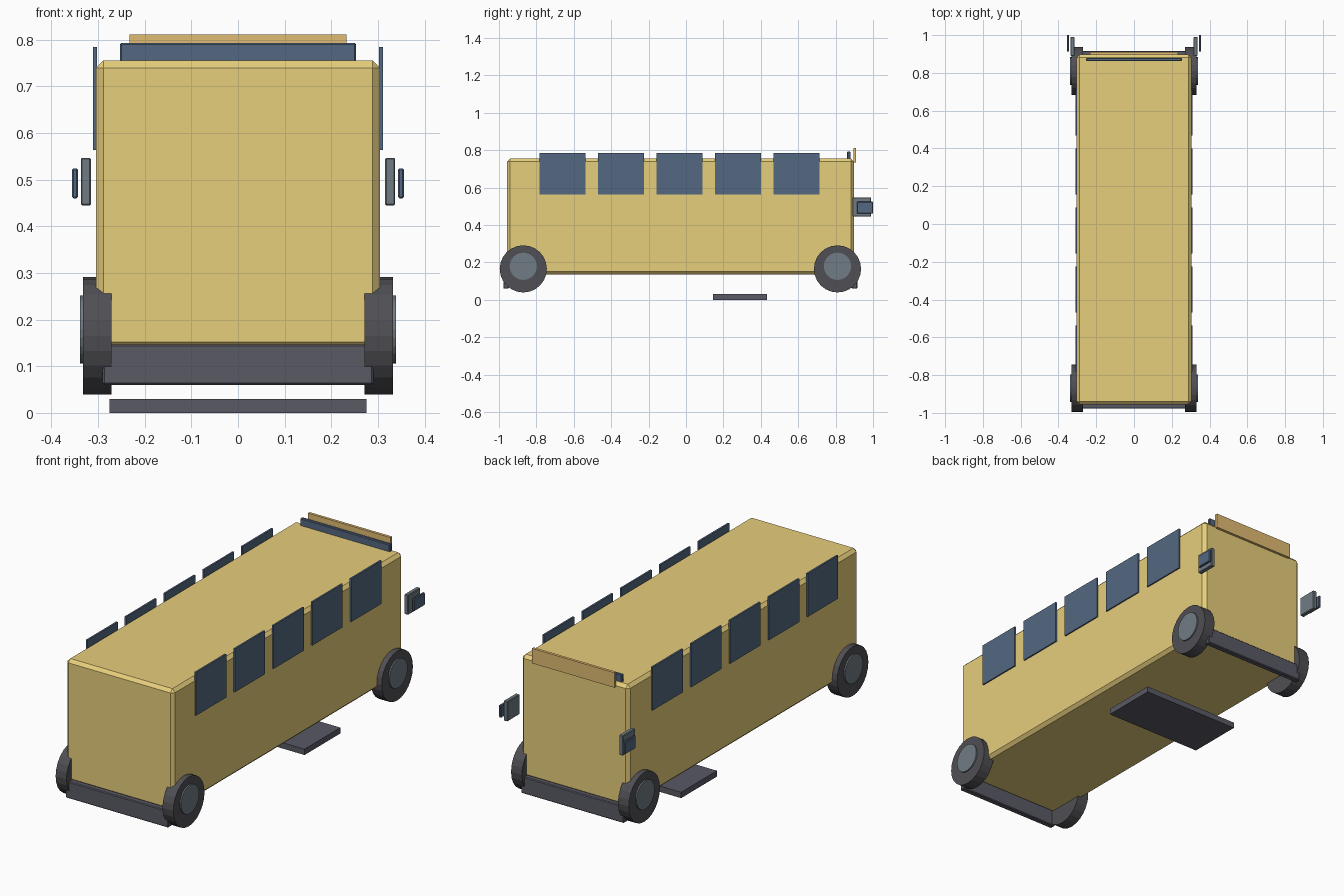
import bpy
import math

if "Cube" in bpy.data.objects:
    bpy.data.objects.remove(bpy.data.objects["Cube"])


def material(name, rgb):
    m = bpy.data.materials.new(name)
    m.diffuse_color = (*rgb, 1)
    m.use_nodes = True
    m.node_tree.nodes["Principled BSDF"].inputs["Base Color"].default_value = m.diffuse_color
    return m


YELLOW = material("yellow_paint", (0.80, 0.62, 0.20))
ORANGE = material("orange_sign", (0.75, 0.50, 0.17))
GLASS = material("dark_glass", (0.09, 0.14, 0.22))
RUBBER = material("black_rubber", (0.08, 0.08, 0.09))
STEEL = material("grey_steel", (0.16, 0.20, 0.23))
TRIM = material("dark_trim", (0.10, 0.10, 0.13))


def box(name, x, y, z, mat, bevel=0.0):
    """Box from (min, max) ranges, with an optional chamfer."""
    r = (x, y, z)
    bpy.ops.mesh.primitive_cube_add(size=1, location=[(a + b) / 2 for a, b in r])
    ob = bpy.context.object
    ob.name = name
    ob.scale = [b - a for a, b in r]
    bpy.ops.object.transform_apply(location=False, rotation=False, scale=True)
    ob.data.materials.append(mat)
    if bevel:
        mod = ob.modifiers.new("chamfer", 'BEVEL')
        mod.width = bevel
        mod.segments = 1
    return ob


def disc(name, x, y, z, radius, mat):
    """Cylinder along x spanning the range x."""
    bpy.ops.mesh.primitive_cylinder_add(
        vertices=24, radius=radius, depth=abs(x[1] - x[0]),
        location=((x[0] + x[1]) / 2, y, z), rotation=(0, math.pi / 2, 0))
    ob = bpy.context.object
    ob.name = name
    ob.data.materials.append(mat)


def side_range(s, a, b):
    return tuple(sorted((s * a, s * b)))


# Body shell
box("body", (-0.304, 0.304), (-0.956, 0.897), (0.136, 0.756), YELLOW, 0.016)

# Bumpers
box("front_bumper", (-0.29, 0.29), (-0.977, -0.947), (0.06, 0.147), TRIM, 0.004)
box("rear_bumper", (-0.29, 0.29), (0.886, 0.916), (0.06, 0.147), TRIM, 0.004)

# Roof bar and sign board at the rear end
box("roof_bar", (-0.253, 0.253), (0.862, 0.879), (0.72, 0.793), GLASS, 0.003)
box("sign_board", (-0.233, 0.233), (0.896, 0.910), (0.735, 0.811), ORANGE)

# Step plate on the ground
box("step_plate", (-0.275, 0.275), (0.144, 0.432), (0.0, 0.03), TRIM)

for side, s in (("left", -1), ("right", 1)):
    # Side windows
    for i in range(5):
        yc = -0.66 + i * 0.3127
        box(f"{side}_window_{i + 1}", side_range(s, 0.302, 0.311),
            (yc - 0.122, yc + 0.122), (0.564, 0.785), GLASS)
    # Wheels and hubs
    for end, yc in (("front", -0.87), ("rear", 0.81)):
        disc(f"{side}_{end}_tyre", side_range(s, 0.271, 0.332), yc, 0.165, 0.126, RUBBER)
        disc(f"{side}_{end}_hub", side_range(s, 0.30, 0.339), yc, 0.179, 0.073, STEEL)
    # Mirrors: housing and glass
    box(f"{side}_mirror_housing", side_range(s, 0.315, 0.337),
        (0.890, 0.990), (0.445, 0.547), STEEL, 0.003)
    box(f"{side}_mirror_glass", side_range(s, 0.343, 0.356),
        (0.913, 1.0), (0.46, 0.524), GLASS, 0.003)
